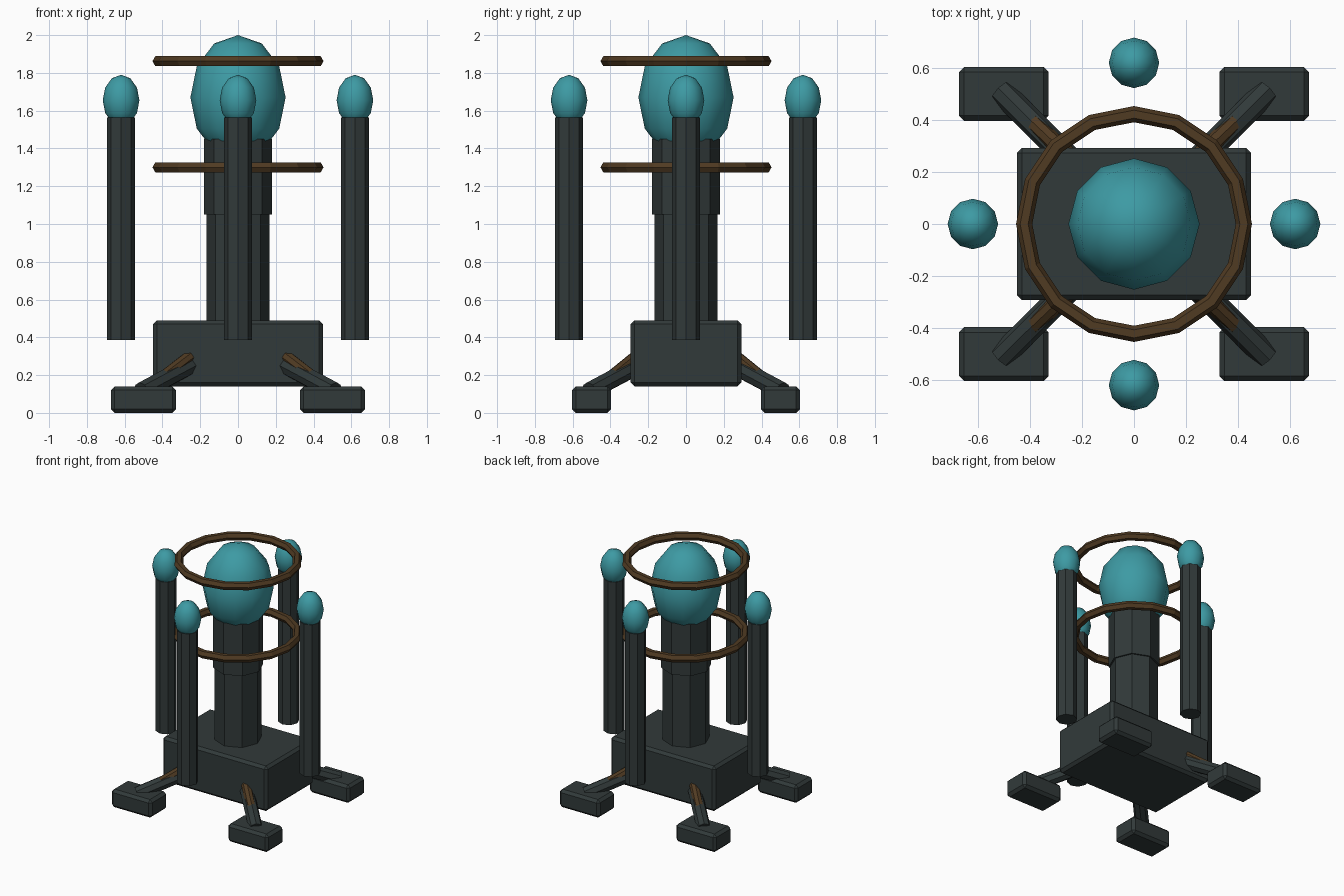
import bpy, math
from mathutils import Vector

if "Cube" in bpy.data.objects:
    bpy.data.objects.remove(bpy.data.objects["Cube"])


def material(name, rgb):
    m = bpy.data.materials.new(name)
    m.diffuse_color = (*rgb, 1)
    m.use_nodes = True
    m.node_tree.nodes["Principled BSDF"].inputs["Base Color"].default_value = m.diffuse_color
    return m


slate = material("dark_slate", (0.031, 0.042, 0.042))
teal = material("teal", (0.047, 0.325, 0.37))
brown = material("dark_bronze", (0.08, 0.043, 0.016))


def finish(name, mat):
    ob = bpy.context.object
    ob.name = name
    ob.data.materials.append(mat)
    return ob


def box(name, loc, size, bevel):
    bpy.ops.mesh.primitive_cube_add(size=1, location=loc)
    ob = finish(name, slate)
    ob.scale = size
    bpy.ops.object.transform_apply(location=False, rotation=False, scale=True)
    mod = ob.modifiers.new("bevel", 'BEVEL')
    mod.width, mod.segments = bevel, 1
    return ob


def rod(name, start, end, radius, mat):
    a, b = Vector(start), Vector(end)
    d = b - a
    bpy.ops.mesh.primitive_cylinder_add(vertices=8, radius=radius, depth=d.length,
                                        location=(a + b) / 2)
    ob = finish(name, mat)
    ob.rotation_euler = d.to_track_quat('Z', 'Y').to_euler()
    return ob


def post(name, x, y, z0, z1, radius):
    bpy.ops.mesh.primitive_cylinder_add(vertices=8, radius=radius, depth=z1 - z0,
                                        location=(x, y, (z0 + z1) / 2))
    return finish(name, slate)


def orb(name, loc, radius, height):
    bpy.ops.mesh.primitive_uv_sphere_add(segments=12, ring_count=6, radius=1, location=loc)
    ob = finish(name, teal)
    ob.scale = (radius, radius, height)
    bpy.ops.object.transform_apply(location=False, rotation=False, scale=True)
    bpy.ops.object.shade_smooth()
    return ob


# Base block and stepped central column
box("base", (0, 0, 0.315), (0.9, 0.585, 0.35), 0.02)
post("lower_column", 0, 0, 0.47, 1.06, 0.168)
post("upper_column", 0, 0, 1.05, 1.45, 0.18)

# Large crystal orb on the column
orb("main_orb", (0, 0, 1.67), 0.252, 0.33)

# Floating rings
for name, z in (("lower_ring", 1.30), ("upper_ring", 1.862)):
    bpy.ops.mesh.primitive_torus_add(major_radius=0.422, minor_radius=0.031,
                                     major_segments=16, minor_segments=6,
                                     location=(0, 0, z))
    finish(name, brown)

# Four satellite posts, each with a small orb
for i in range(4):
    a = i * math.pi / 2
    x, y = 0.619 * math.cos(a), 0.619 * math.sin(a)
    post(f"outer_post_{i + 1}", x, y, 0.385, 1.565, 0.075)
    orb(f"small_orb_{i + 1}", (x, y, 1.655), 0.097, 0.135)

# Four splayed legs with bronze pistons and block feet
n = 0
for sx in (-1, 1):
    for sy in (-1, 1):
        n += 1
        rod(f"leg_{n}", (sx * 0.2, sy * 0.2, 0.28), (sx * 0.51, sy * 0.51, 0.115), 0.05, slate)
        rod(f"leg_piston_{n}", (sx * 0.25, sy * 0.26, 0.30), (sx * 0.42, sy * 0.42, 0.17), 0.035, brown)
        box(f"foot_{n}", (sx * 0.5, sy * 0.5, 0.07), (0.345, 0.207, 0.14), 0.02)
